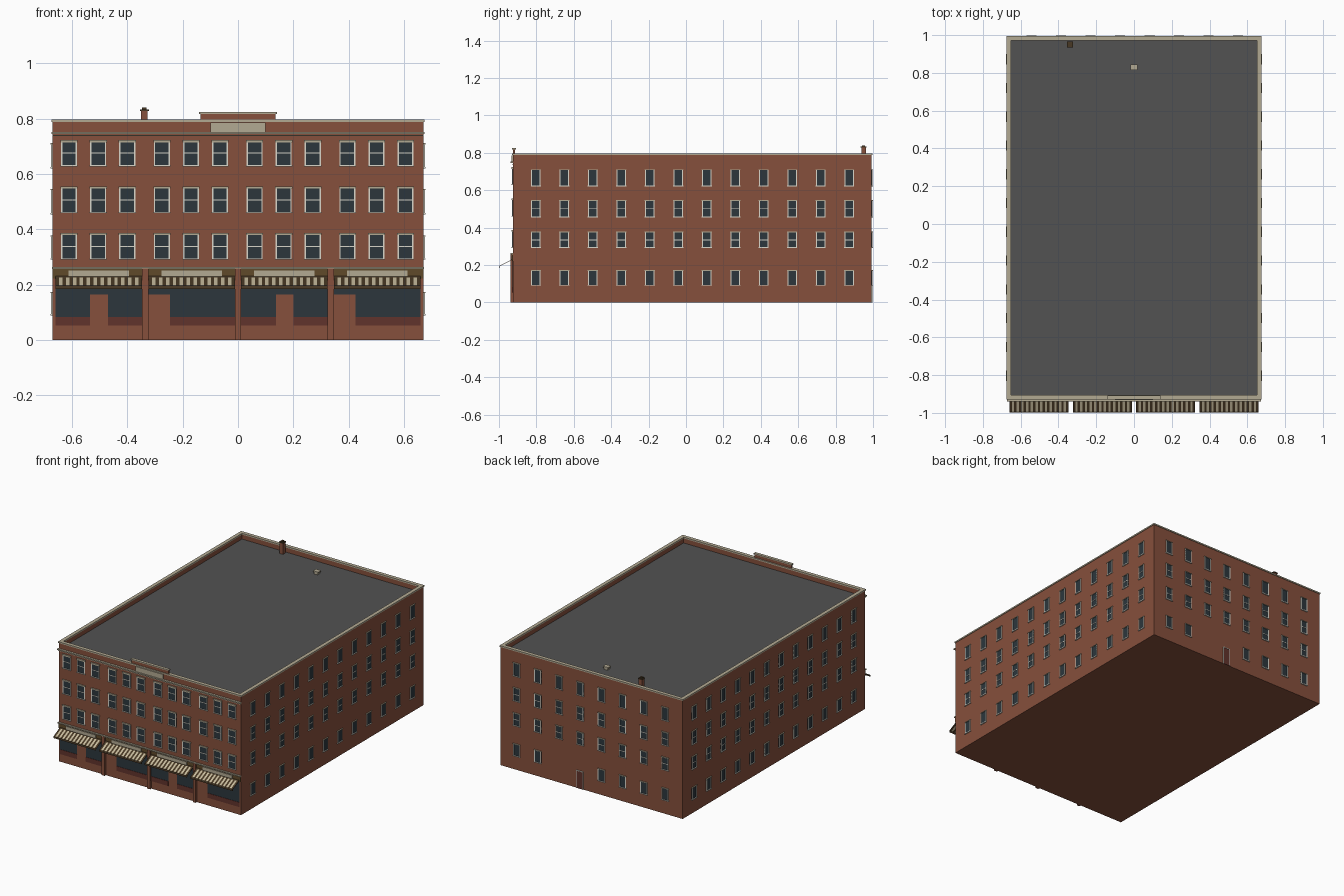
import bpy, bmesh
from mathutils import Matrix, Vector

cube = bpy.data.objects.get("Cube")
if cube:
    bpy.data.objects.remove(cube)


def material(name, rgb):
    m = bpy.data.materials.new(name)
    m.use_nodes = True
    m.diffuse_color = (*rgb, 1)
    m.node_tree.nodes["Principled BSDF"].inputs["Base Color"].default_value = (*rgb, 1)
    return m


BRICK = material("brick", (0.24, 0.08, 0.045))
ROOF = material("roof_grey", (0.085, 0.085, 0.085))
GLASS = material("dark_glass", (0.025, 0.037, 0.046))
STONE = material("tan_stone", (0.45, 0.40, 0.29))
FRAME = material("pale_frame", (0.70, 0.68, 0.60))
RED = material("dark_red_panel", (0.12, 0.033, 0.025))
OLIVE = material("olive_wood", (0.115, 0.068, 0.023))
DARK = material("dark_brown", (0.065, 0.04, 0.018))
CANVAS = material("cream_canvas", (0.56, 0.49, 0.33))


class Part:
    """Collects boxes into one object."""

    def __init__(self, name, mat):
        self.name, self.mat, self.bm = name, mat, bmesh.new()

    def box(self, x0, x1, y0, y1, z0, z1, frame=Matrix()):
        mid = Vector((x0 + x1, y0 + y1, z0 + z1)) / 2
        size = Matrix.Diagonal((x1 - x0, y1 - y0, z1 - z0, 1))
        bmesh.ops.create_cube(self.bm, size=1, matrix=frame @ Matrix.Translation(mid) @ size)
        return self

    def done(self):
        me = bpy.data.meshes.new(self.name)
        self.bm.to_mesh(me)
        self.bm.free()
        me.materials.append(self.mat)
        ob = bpy.data.objects.new(self.name, me)
        bpy.context.collection.objects.link(ob)
        return ob


X, FRONT, BACK, TOP, ROOF_Z, T = 0.67, -0.925, 0.992, 0.787, 0.755, 0.016

# Main block, roof deck and parapet
Part("building_body", BRICK).box(-X, X, FRONT, BACK, 0, ROOF_Z - 0.004).done()
Part("roof_deck", ROOF).box(-X + T, X - T, FRONT + T, BACK - T, ROOF_Z - 0.004, ROOF_Z).done()
parapet = Part("parapet", BRICK)
coping = Part("parapet_coping", STONE)
for part, out, z0, z1 in ((parapet, 0, ROOF_Z - 0.004, TOP), (coping, 0.004, TOP, TOP + 0.009)):
    w = T + out
    for s in (-1, 1):
        a, b = sorted((s * (X + out), s * (X - w)))
        part.box(a, b, FRONT - out, BACK + out, z0, z1)
    part.box(-X + w, X - w, FRONT - out, FRONT + w, z0, z1)
    part.box(-X + w, X - w, BACK - w, BACK + out, z0, z1)

# Raised centre of the front parapet, name panel and cornice
parapet.box(-0.135, 0.135, FRONT, FRONT + 0.012, TOP + 0.009, 0.817).done()
coping.box(-0.14, 0.14, FRONT - 0.004, FRONT + 0.016, 0.817, 0.824).done()
Part("blank_panel", STONE).box(-0.1, 0.1, FRONT - 0.007, FRONT, 0.752, 0.785).done()
cornice = Part("front_cornice", STONE)
cornice.box(-X - 0.003, X + 0.003, FRONT - 0.014, FRONT, 0.744, 0.752)
cornice.box(-X, X, FRONT - 0.006, FRONT, 0.737, 0.741).done()

# Windows: each wall frame has x along the wall and -y pointing outward
glass = Part("window_glass", GLASS)
frames = Part("window_frames", FRAME)
ledges = Part("window_lintels_and_sills", STONE)


def window(wall, u, z0, z1, width, bar, ledge):
    h, t = width / 2, 0.005
    glass.box(u - h, u + h, -0.002, 0, z0, z1, wall)
    for s in (-1, 1):
        a, b = sorted((u + s * h, u + s * (h - t)))
        frames.box(a, b, -0.005, 0, z0, z1, wall)
    if bar:
        mid = (z0 + z1) / 2
        frames.box(u - h, u + h, -0.004, 0, mid - 0.002, mid + 0.002, wall)
    ledges.box(u - h - 0.002, u + h + 0.002, -0.007, 0, z1 - ledge, z1 + 0.001, wall)
    frames.box(u - h - 0.002, u + h + 0.002, -0.007, 0, z0 - 0.001, z0 + 0.004, wall)


def wall_frame(degrees, x, y):
    return Matrix.Translation((x, y, 0)) @ Matrix.Rotation(degrees * 3.14159265 / 180, 4, "Z")


front = wall_frame(0, 0, FRONT)
right = wall_frame(90, X, 0)
left = wall_frame(-90, -X, 0)
back = wall_frame(180, 0, BACK)

for bay in (-0.505, -0.17, 0.165, 0.5):
    for du in (-0.105, 0, 0.105):
        for z0, ledge in ((0.628, 0.009), (0.459, 0.006), (0.291, 0.006)):
            window(front, bay + du, z0, z0 + 0.094, 0.058, True, ledge)

ROWS = ((0.62, 0.71, False), (0.455, 0.545, True), (0.291, 0.377, True), (0.09, 0.172, False))
for z0, z1, bar in ROWS:
    for i in range(12):
        y = -0.803 + 0.1523 * i
        window(right, y, z0, z1, 0.05, bar, 0.003)
        window(left, -y, z0, z1, 0.05, bar, 0.003)
    for i in range(8):
        if z0 < 0.2 and i in (2, 3):
            continue
        window(back, -0.55 + 0.156 * i, z0, z1, 0.05, bar, 0.003)

# Back door
Part("back_door", RED).box(-0.107, -0.063, -0.003, 0, 0, 0.115, back).done()
frames.box(-0.111, -0.107, -0.006, 0, 0, 0.119, back)
frames.box(-0.063, -0.059, -0.006, 0, 0, 0.119, back)
frames.box(-0.107, -0.063, -0.006, 0, 0.115, 0.119, back)
for part in (glass, frames, ledges):
    part.done()

# Shop fronts: fascia, pilasters, sign boards, glazing and low panels
fascia = Part("shop_fascia", OLIVE).box(-X, X, FRONT - 0.005, FRONT, 0.222, 0.256)
fascia.done()
Part("fascia_ledge", STONE).box(-X - 0.002, X + 0.002, FRONT - 0.012, FRONT, 0.256, 0.263).done()
pilasters = Part("shop_pilasters", BRICK)
for x in (-0.335, 0, 0.335):
    pilasters.box(x - 0.011, x + 0.011, FRONT - 0.013, FRONT, 0, 0.258)
pilasters.done()
signs = Part("blank_sign_boards", STONE)
shop_glass = Part("shop_glass", GLASS)
panels = Part("shop_low_panels", RED)
for x in (-0.5025, -0.1675, 0.1675, 0.5025):
    signs.box(x - 0.109, x + 0.109, FRONT - 0.009, FRONT, 0.228, 0.251)
    shop_glass.box(x - 0.157, x + 0.157, FRONT - 0.002, FRONT, 0.165, 0.222)
for x0, x1 in ((-0.66, -0.535), (-0.47, -0.346), (-0.245, -0.011),
               (0.011, 0.137), (0.2, 0.324), (0.425, 0.66)):
    shop_glass.box(x0, x1, FRONT - 0.002, FRONT, 0.083, 0.165)
    panels.box(x0, x1, FRONT - 0.004, FRONT, 0.052, 0.083)
for part in (signs, shop_glass, panels):
    part.done()


# Striped awnings with a dark head rail and front valance
def awning(name, x0, x1, strips=25):
    profile = ((FRONT - 0.006, 0.231), (-0.937, 0.226), (-0.996, 0.196), (-0.998, 0.185))
    bm = bmesh.new()
    rings = [[bm.verts.new((x0 + (x1 - x0) * i / strips, y, z)) for y, z in profile]
             for i in range(strips + 1)]
    for i in range(strips):
        for j in range(3):
            f = bm.faces.new((rings[i][j], rings[i][j + 1], rings[i + 1][j + 1], rings[i + 1][j]))
            f.material_index = 1 if i % 2 and j == 1 else 0
    me = bpy.data.meshes.new(name)
    bm.to_mesh(me)
    bm.free()
    me.materials.append(DARK)
    me.materials.append(CANVAS)
    ob = bpy.data.objects.new(name, me)
    bpy.context.collection.objects.link(ob)
    solid = ob.modifiers.new("thickness", "SOLIDIFY")
    solid.thickness = 0.003


for n, x in enumerate((-0.503, -0.167, 0.167, 0.503)):
    awning(f"awning_{n + 1}", x - 0.156, x + 0.156)

# Chimney and roof vent
Part("chimney", BRICK).box(-0.35, -0.326, 0.938, 0.962, ROOF_Z, 0.828).done()
Part("chimney_cap", DARK).box(-0.354, -0.322, 0.934, 0.966, 0.828, 0.833) \
    .box(-0.346, -0.33, 0.942, 0.958, 0.833, 0.84).done()
Part("roof_vent", STONE).box(-0.012, 0.012, 0.818, 0.842, ROOF_Z, 0.768) \
    .box(-0.019, 0.019, 0.815, 0.845, 0.768, 0.776).done()
